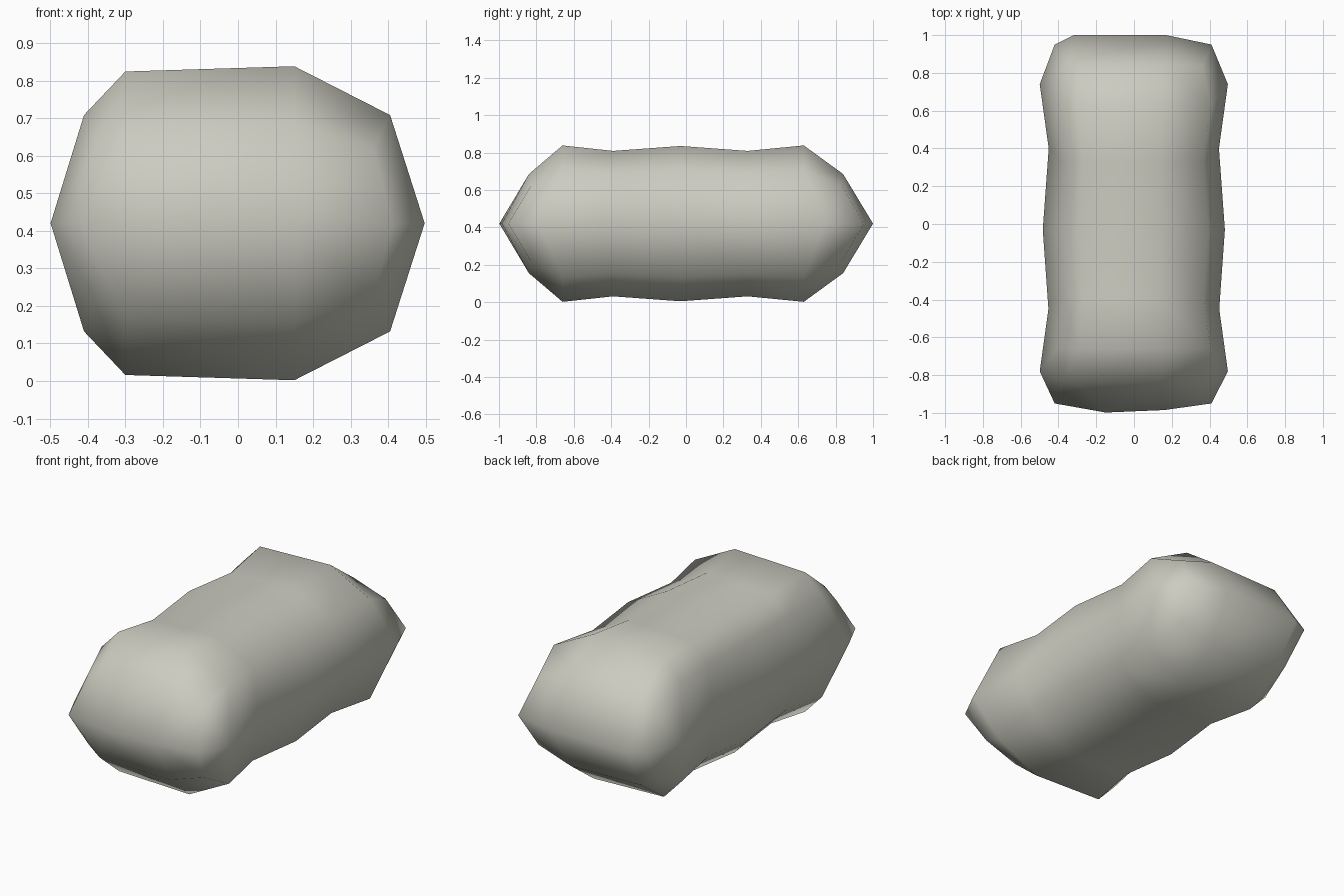
import bpy, bmesh

if "Cube" in bpy.data.objects:
    bpy.data.objects.remove(bpy.data.objects["Cube"])

MID = 0.42  # height of the mirror plane

# Upper half cross-section, (x, height above mid plane), right to left
half = [(0.497, 0), (0.405, 0.288), (0.15, 0.418), (-0.30, 0.404), (-0.41, 0.288), (-0.499, 0)]

# Body rings: y of upper points, y of side points, x scale, z scale
rings = [(-0.66, -0.78, 1, 1), (-0.39, -0.45, 0.908, 0.93), (-0.03, -0.03, 0.968, 0.993),
         (0.33, 0.40, 0.905, 0.93), (0.63, 0.74, 1, 1)]

# End caps: sloping row and ridge row, (x, y, height above mid plane)
caps = {
    0: ([(0.36, -0.83, 0.20), (0.15, -0.84, 0.265), (-0.30, -0.84, 0.255), (-0.38, -0.83, 0.20)],
        [(0.41, -0.95, 0), (0.16, -0.985, 0), (-0.15, -0.998, 0), (-0.42, -0.95, 0)]),
    -1: ([(0.36, 0.835, 0.20), (0.15, 0.84, 0.265), (-0.30, 0.84, 0.255), (-0.38, 0.83, 0.20)],
         [(0.41, 0.95, 0), (0.17, 1.0, 0), (-0.32, 1.0, 0), (-0.42, 0.95, 0)]),
}

bm = bmesh.new()


def build_half(s):
    """Build the upper (s=1) or lower (s=-1) half."""
    def row(points):
        return [bm.verts.new((x, y, MID + s * h)) for x, y, h in points]

    # Long body
    body = [row([(x * sx, ym if h == 0 else yt, h * sz) for x, h in half])
            for yt, ym, sx, sz in rings]
    for a, b in zip(body, body[1:]):
        for i in range(5):
            bm.faces.new((a[i], a[i + 1], b[i + 1], b[i]))
    # Wedge shaped ends
    for end, (slope, ridge) in caps.items():
        ring, sl, rd = body[end], row(slope), row(ridge)
        for i in range(3):
            bm.faces.new((ring[i + 1], ring[i + 2], sl[i + 1], sl[i]))
            bm.faces.new((sl[i], sl[i + 1], rd[i + 1], rd[i]))
        bm.faces.new((ring[0], ring[1], sl[0], rd[0]))
        bm.faces.new((ring[5], ring[4], sl[3], rd[3]))


build_half(1)
build_half(-1)
bmesh.ops.remove_doubles(bm, verts=bm.verts, dist=0.0005)
bmesh.ops.recalc_face_normals(bm, faces=bm.faces)
for f in bm.faces:
    f.smooth = True

mesh = bpy.data.meshes.new("stone_block")
bm.to_mesh(mesh)
bm.free()
obj = bpy.data.objects.new("stone_block", mesh)
bpy.context.collection.objects.link(obj)

mat = bpy.data.materials.new("pale warm grey")
mat.diffuse_color = (0.60, 0.60, 0.53, 1)
mat.use_nodes = True
mat.node_tree.nodes["Principled BSDF"].inputs["Base Color"].default_value = mat.diffuse_color
mesh.materials.append(mat)
